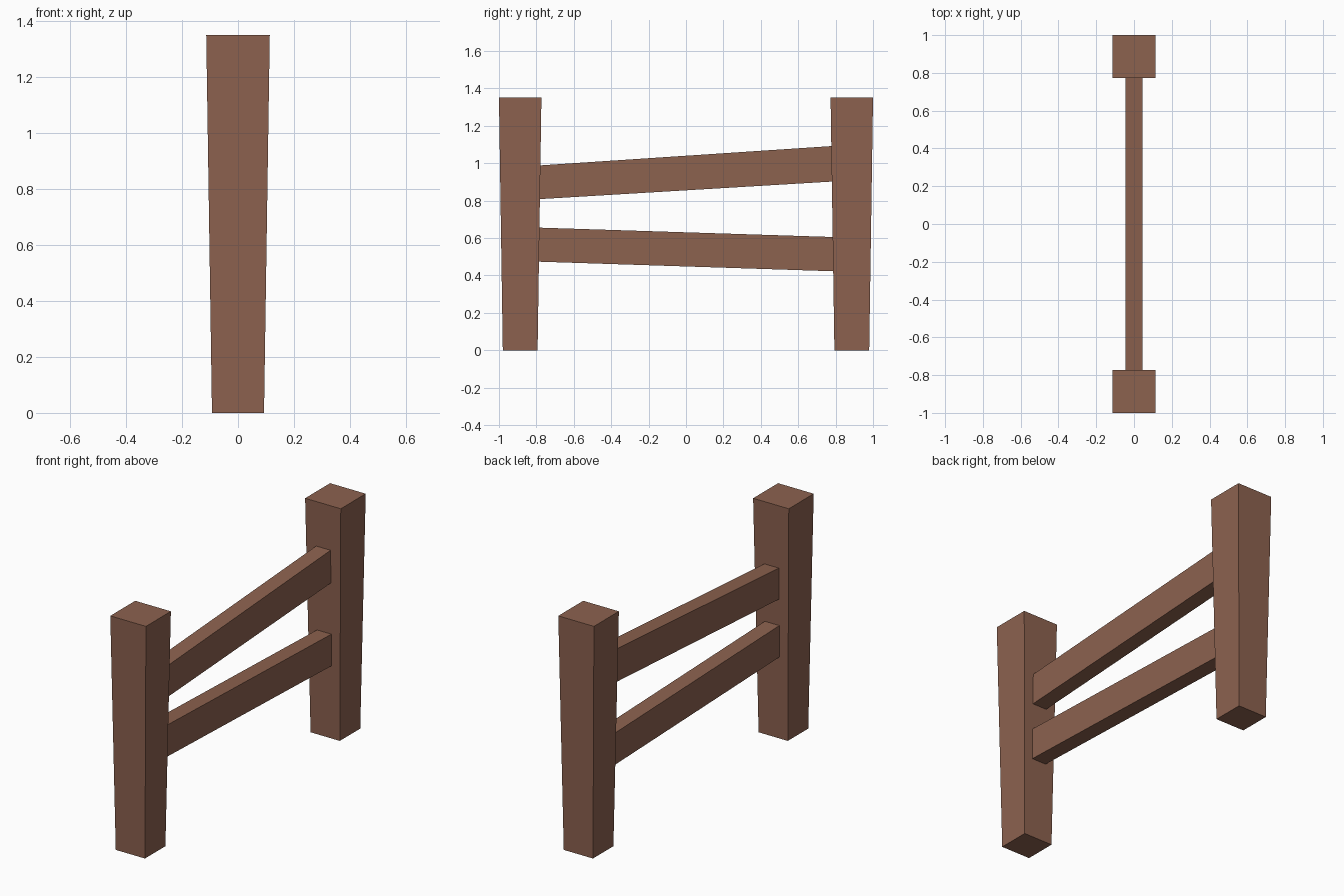
import bpy

if "Cube" in bpy.data.objects:
    bpy.data.objects.remove(bpy.data.objects["Cube"])

wood = bpy.data.materials.new("brown_wood")
wood.diffuse_color = (0.265, 0.122, 0.078, 1)
wood.use_nodes = True
wood.node_tree.nodes["Principled BSDF"].inputs["Base Color"].default_value = wood.diffuse_color

BOX_FACES = [(3, 2, 1, 0), (4, 5, 6, 7), (0, 1, 5, 4),
             (1, 2, 6, 5), (2, 3, 7, 6), (3, 0, 4, 7)]


def add_box(name, first, second):
    """Six-sided block between two matching four-point rings."""
    mesh = bpy.data.meshes.new(name)
    mesh.from_pydata(first + second, [], BOX_FACES)
    mesh.materials.append(wood)
    obj = bpy.data.objects.new(name, mesh)
    bpy.context.collection.objects.link(obj)
    return obj


def square(cy, half, z):
    return [(-half, cy - half, z), (half, cy - half, z),
            (half, cy + half, z), (-half, cy + half, z)]


def rail_end(y, low, high, half=0.046):
    return [(-half, y, low), (-half, y, high), (half, y, high), (half, y, low)]


# Posts, slightly wider at the top
for name, side in (("front_post", -1), ("back_post", 1)):
    add_box(name, square(side * 0.8865, 0.093, 0), square(side * 0.8865, 0.1135, 1.35))

# Sloping rails, their ends sunk into the posts
END = 0.80
for name, (low0, high0), (low1, high1) in (
        ("upper_rail", (0.807, 0.987), (0.903, 1.093)),
        ("lower_rail", (0.474, 0.656), (0.422, 0.605))):
    add_box(name, rail_end(-END, low0, high0)[::-1], rail_end(END, low1, high1)[::-1])

# Make all normals face outward
import bmesh
for obj in bpy.context.collection.objects:
    bm = bmesh.new()
    bm.from_mesh(obj.data)
    bmesh.ops.recalc_face_normals(bm, faces=bm.faces)
    bm.to_mesh(obj.data)
    bm.free()
